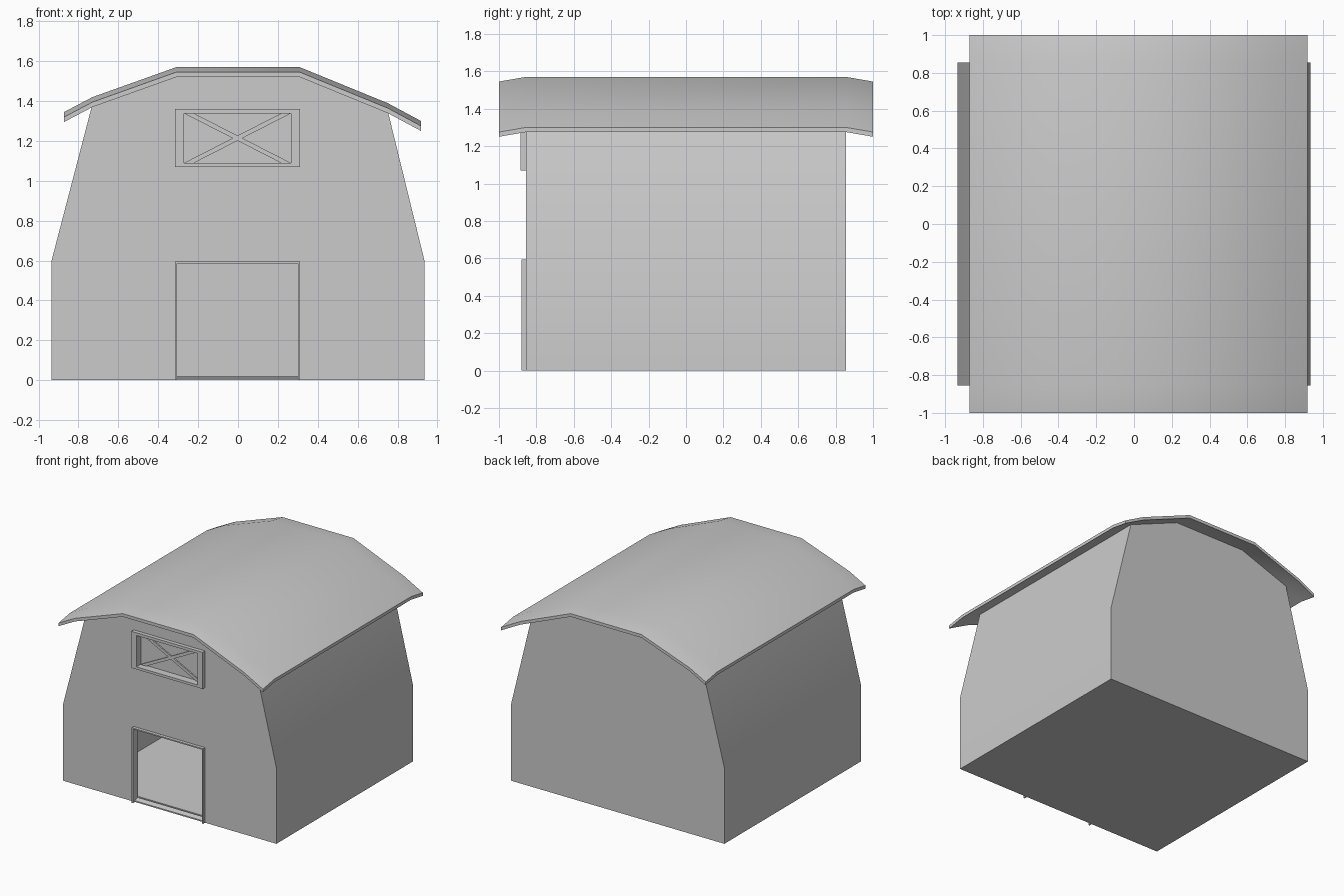
import bpy, bmesh

if "Cube" in bpy.data.objects:
    bpy.data.objects.remove(bpy.data.objects["Cube"])


def loft(name, rings):
    """Closed solid through a row of matching rings of 3D points."""
    bm = bmesh.new()
    rows = [[bm.verts.new(p) for p in ring] for ring in rings]
    n = len(rows[0])
    for a, b in zip(rows, rows[1:]):
        for i in range(n):
            j = (i + 1) % n
            bm.faces.new((a[i], a[j], b[j], b[i]))
    bm.faces.new(rows[0])
    bm.faces.new(rows[-1])
    bmesh.ops.recalc_face_normals(bm, faces=bm.faces)
    me = bpy.data.meshes.new(name)
    bm.to_mesh(me)
    bm.free()
    ob = bpy.data.objects.new(name, me)
    bpy.context.collection.objects.link(ob)
    return ob


def prism(name, profile, y0, y1):
    """Extrude an (x, z) profile along y."""
    return loft(name, [[(x, y, z) for x, z in profile] for y in (y0, y1)])


def box(name, x0, x1, y0, y1, z0, z1):
    return prism(name, [(x0, z0), (x1, z0), (x1, z1), (x0, z1)], y0, y1)


def activate(ob):
    bpy.ops.object.select_all(action='DESELECT')
    ob.select_set(True)
    bpy.context.view_layer.objects.active = ob


def cut(ob, cutter):
    mod = ob.modifiers.new("cut", 'BOOLEAN')
    mod.operation = 'DIFFERENCE'
    mod.solver = 'EXACT'
    mod.object = cutter
    activate(ob)
    bpy.ops.object.modifier_apply(modifier=mod.name)
    bpy.data.objects.remove(cutter)


def smooth(ob):
    activate(ob)
    bpy.ops.object.shade_smooth_by_angle(angle=0.52)


WALL_Y = 0.855
INNER_Y = 0.815
T = 0.025  # roof thickness and end droop

# Barn walls: solid gambrel block, hollowed, with door and window openings
walls = prism("barn_walls", [
    (-0.935, 0), (0.935, 0), (0.935, 0.6), (0.745, 1.375), (0.31, 1.55),
    (-0.31, 1.55), (-0.725, 1.405), (-0.935, 0.6)], -WALL_Y, WALL_Y)
cut(walls, prism("room_cutter", [
    (-0.75, 0.02), (0.75, 0.02), (0.72, 1.32), (0.3, 1.5),
    (-0.3, 1.5), (-0.7, 1.35)], -INNER_Y, INNER_Y))
cut(walls, box("door_cutter", -0.305, 0.3, -1, -0.8, 0.01, 0.585))
cut(walls, box("window_cutter", -0.27, 0.265, -1, -0.8, 1.09, 1.338))
smooth(walls)

# Curved roof with drooping front and back ends
top = [(-0.872, 1.345), (-0.73, 1.42), (-0.31, 1.57), (0.31, 1.57),
       (0.75, 1.39), (0.918, 1.30)]
section = top + [(x, z - T) for x, z in reversed(top)]
roof = loft("roof", [[(x, y, z - dz) for x, z in section]
                     for y, dz in ((-1, T), (-WALL_Y, 0), (WALL_Y, 0), (1, T))])
smooth(roof)

# Door frame and sloping sill
prism("door_frame", [
    (-0.315, 0), (-0.305, 0), (-0.305, 0.585), (0.3, 0.585), (0.3, 0),
    (0.31, 0), (0.31, 0.595), (-0.315, 0.595)], -0.88, -INNER_Y)
sill = [(-WALL_Y, 0.005), (-WALL_Y, 0.01), (-INNER_Y, 0.02), (-INNER_Y, 0.005)]
loft("door_sill", [[(x, y, z) for y, z in sill] for x in (-0.305, 0.3)])

# Loft window: frame, recessed panel and crossed braces
for side, x0, x1 in (("left", -0.315, -0.27), ("right", 0.265, 0.31)):
    box(f"window_frame_{side}", x0, x1, -0.885, -INNER_Y, 1.07, 1.36)
for side, z0, z1 in (("bottom", 1.07, 1.09), ("top", 1.338, 1.36)):
    box(f"window_frame_{side}", -0.27, 0.265, -0.885, -INNER_Y, z0, z1)
box("window_panel", -0.27, 0.265, -0.825, -0.805, 1.09, 1.338)
brace = [(-0.27, 1.338), (-0.22, 1.338), (0.265, 1.09), (0.215, 1.09)]
prism("window_brace_a", brace, -0.835, -0.82)
prism("window_brace_b", [(-0.005 - x, z) for x, z in brace], -0.835, -0.82)
